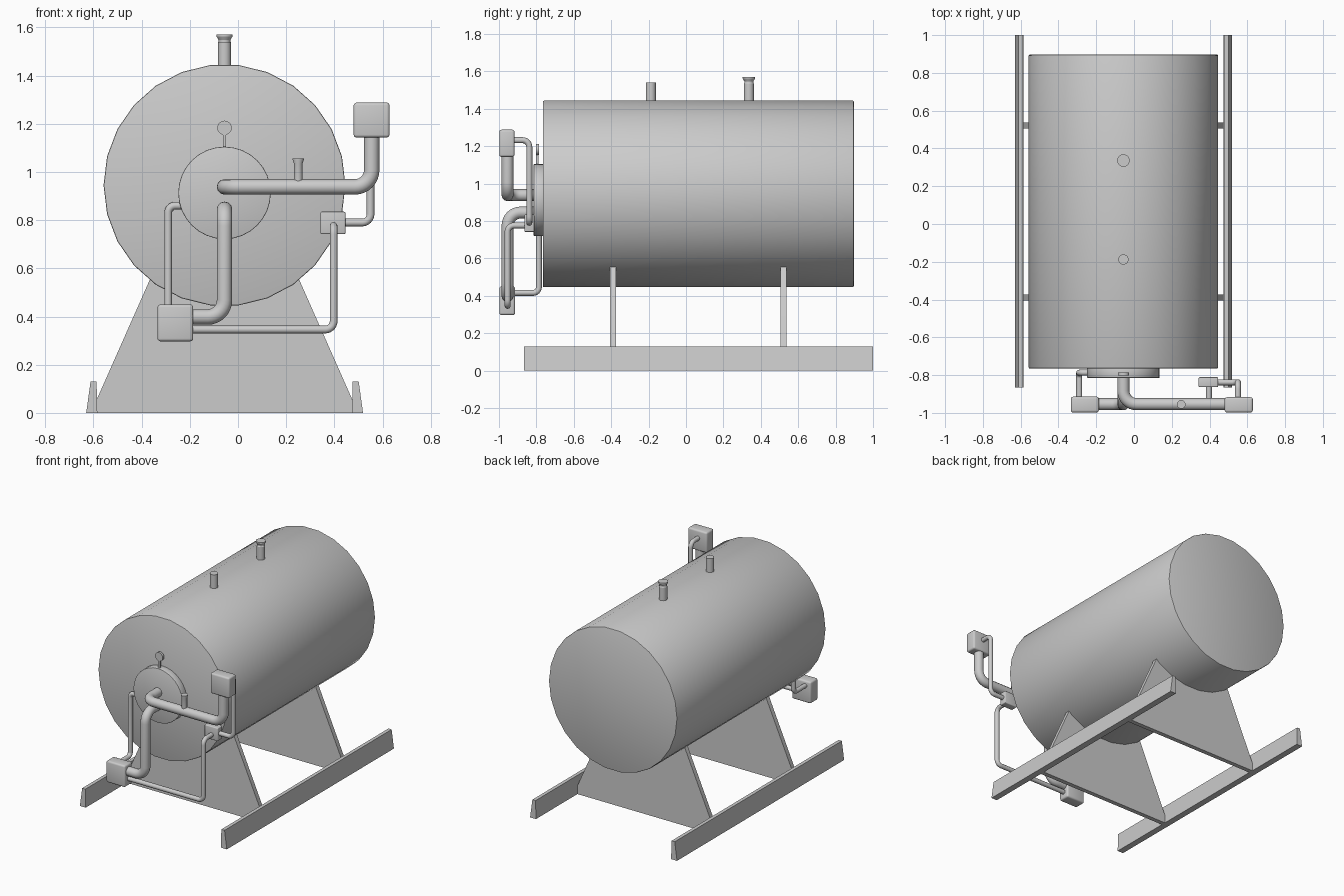
import bpy, bmesh
from math import sin, cos, pi, radians
from mathutils import Vector

if "Cube" in bpy.data.objects:
    bpy.data.objects.remove(bpy.data.objects["Cube"])

CX, CZ = -0.056, 0.945          # tank axis


def finish(name, bm, bevel=0, segs=2):
    bmesh.ops.recalc_face_normals(bm, faces=bm.faces)
    if bevel:
        edges = [e for e in bm.edges if e.calc_face_angle(0) > radians(60)]
        bmesh.ops.bevel(bm, geom=edges, offset=bevel, segments=segs,
                        profile=0.5, affect='EDGES')
    me = bpy.data.meshes.new(name)
    bm.to_mesh(me)
    bm.free()
    ob = bpy.data.objects.new(name, me)
    bpy.context.collection.objects.link(ob)
    bpy.ops.object.select_all(action='DESELECT')
    ob.select_set(True)
    bpy.context.view_layer.objects.active = ob
    bpy.ops.object.shade_smooth_by_angle(angle=radians(30))
    return ob


def prism(name, pts, y0, y1, bevel=0, segs=2):
    """Extrude an xz outline from y0 to y1."""
    bm = bmesh.new()
    face = bm.faces.new([bm.verts.new((x, y0, z)) for x, z in pts])
    ext = bmesh.ops.extrude_face_region(bm, geom=[face])
    vs = [g for g in ext['geom'] if isinstance(g, bmesh.types.BMVert)]
    bmesh.ops.translate(bm, vec=(0, y1 - y0, 0), verts=vs)
    return finish(name, bm, bevel, segs)


def circle(x, z, r, n):
    return [(x + r * cos(2 * pi * i / n), z + r * sin(2 * pi * i / n)) for i in range(n)]


def rect(x0, x1, z0, z1):
    return [(x0, z0), (x1, z0), (x1, z1), (x0, z1)]


def lathe(name, x, y, profile, n=20):
    """Closed vertical turned shape from (radius, z) pairs."""
    bm = bmesh.new()
    rings = [[bm.verts.new((x + r * cos(2 * pi * i / n), y + r * sin(2 * pi * i / n), z))
              for i in range(n)] for r, z in profile]
    for a, b in zip(rings, rings[1:]):
        for i in range(n):
            j = (i + 1) % n
            bm.faces.new((a[i], a[j], b[j], b[i]))
    bm.faces.new(rings[0])
    bm.faces.new(rings[-1])
    return finish(name, bm)


def pipe(name, pts, r, bend):
    """Round pipe along a polyline with filleted right-angle bends."""
    p = [Vector(q) for q in pts]
    path = [p[0]]
    for a, b, c in zip(p, p[1:], p[2:]):
        u, v = (a - b).normalized(), (c - b).normalized()
        for k in range(9):
            t = k / 8 * pi / 2
            path.append(b + bend * (u * (1 - sin(t)) + v * (1 - cos(t))))
    path.append(p[-1])
    cu = bpy.data.curves.new(name, 'CURVE')
    cu.dimensions = '3D'
    cu.bevel_depth = r
    cu.bevel_resolution = 4
    cu.use_fill_caps = True
    sp = cu.splines.new('POLY')
    sp.points.add(len(path) - 1)
    for s, q in zip(sp.points, path):
        s.co = (*q, 1)
    sp.use_smooth = True
    ob = bpy.data.objects.new(name, cu)
    bpy.context.collection.objects.link(ob)


# Tank body and front flange
prism("tank", circle(CX, CZ, 0.502, 26), -0.765, 0.897, 0.006)
prism("front_flange", circle(CX, 0.913, 0.192, 32), -0.815, -0.76, 0.004)

# Lifting tab above the flange
prism("tab_disc", circle(CX, 1.183, 0.03, 20), -0.803, -0.787)
prism("tab_stem", rect(CX - 0.007, CX + 0.007, 1.09, 1.16), -0.802, -0.788)

# Support plates running up into the tank
for tag, y in (("front", -0.39), ("rear", 0.521)):
    half = [(0.531, 0), (0.531, 0.054), (0.31, 0.553), (0.285, 0.61)]
    pts = [(CX + x, z) for x, z in half] + [(CX - x, z) for x, z in reversed(half)]
    prism(tag + "_support", pts, y - 0.016, y + 0.016)

# Base rails with a sloping outer face
for tag, s in (("left", -1), ("right", 1)):
    prism(tag + "_rail", [(CX + s * x + 0.001 * (1 - s) / 2, z) for x, z in
                          ((0.529, 0), (0.575, 0), (0.557, 0.13), (0.532, 0.13))], -0.866, 1.0)

# Fittings on top of the tank and on the upper pipe
lathe("rear_vent", CX, 0.336, [(0.027, 1.42), (0.027, 1.535), (0.024, 1.54),
                               (0.024, 1.547), (0.033, 1.562), (0.033, 1.57)])
lathe("front_vent", CX, -0.188, [(0.027, 1.42), (0.027, 1.54)])
lathe("pipe_nozzle", 0.25, -0.955, [(0.018, 0.94), (0.018, 1.035), (0.023, 1.05), (0.023, 1.056)])

# Junction boxes
prism("lower_box", rect(-0.334, -0.186, 0.297, 0.45), -0.998, -0.914, 0.012, 3)
prism("upper_box", rect(0.48, 0.629, 1.143, 1.288), -0.998, -0.917, 0.012, 3)
prism("small_box", rect(0.342, 0.446, 0.742, 0.835), -0.864, -0.811, 0.006, 3)

# Main pipes
Y = -0.954
pipe("lower_main_pipe", [(CX, -0.79, 0.845), (CX, Y, 0.845), (CX, Y, 0.398), (-0.22, Y, 0.398)], 0.032, 0.07)
pipe("upper_main_pipe", [(CX, -0.79, 0.938), (CX, Y, 0.938), (0.555, Y, 0.938), (0.555, Y, 1.18)], 0.032, 0.07)

# Thin pipes
pipe("left_thin_pipe", [(-0.29, -0.94, 0.416), (-0.29, -0.787, 0.416),
                        (-0.29, -0.787, 0.86), (-0.2, -0.787, 0.86)], 0.016, 0.03)
pipe("bottom_thin_pipe", [(-0.22, Y, 0.346), (0.397, Y, 0.346),
                          (0.397, Y, 0.776), (0.397, -0.84, 0.776)], 0.016, 0.035)
pipe("right_thin_pipe", [(0.42, -0.838, 0.79), (0.55, -0.838, 0.79),
                         (0.55, -0.838, 1.232), (0.55, -0.94, 1.232)], 0.016, 0.035)
